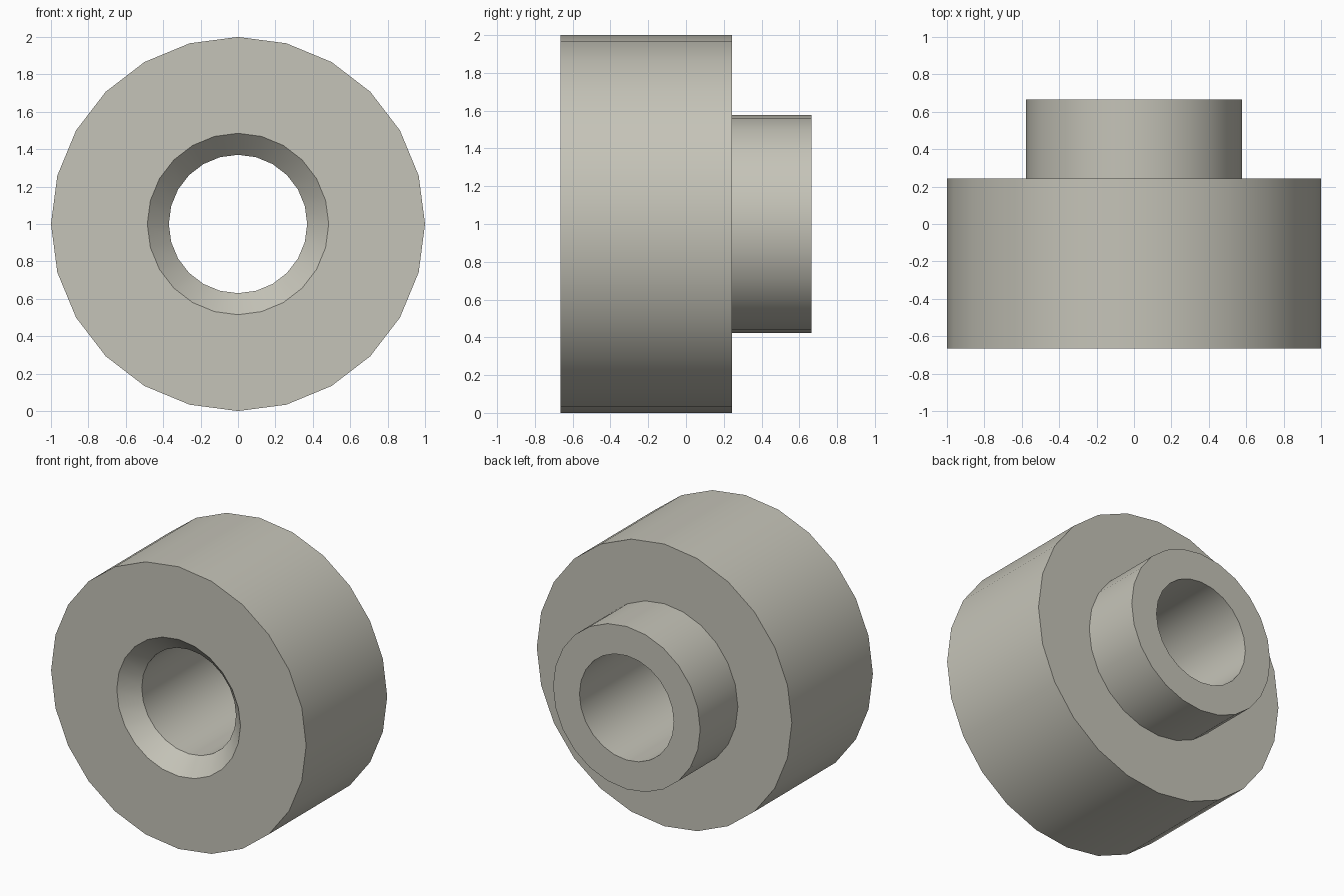
import bpy
import bmesh
import math
from mathutils import Matrix, Vector

cube = bpy.data.objects.get("Cube")
if cube:
    bpy.data.objects.remove(cube, do_unlink=True)

SIDES = 24
FRONT, STEP, BACK = -0.665, 0.243, 0.665
BODY, HUB, BORE, CHAMFER = 1.0, 0.577, 0.37, 0.115

# Warm grey finish
grey = bpy.data.materials.new("warm_grey")
grey.use_nodes = True
colour = (0.56, 0.55, 0.48, 1.0)
grey.diffuse_color = colour
grey.node_tree.nodes["Principled BSDF"].inputs["Base Color"].default_value = colour

# Closed section (radius, y): body, rear hub, bore and front countersink
section = [
    (BODY, FRONT), (BODY, STEP), (HUB, STEP), (HUB, BACK),
    (BORE, BACK), (BORE, FRONT + CHAMFER), (BORE + CHAMFER, FRONT),
]

# Sweep the section around the y axis
bm = bmesh.new()
rings = []
for i in range(SIDES):
    turn = Matrix.Rotation(math.tau * i / SIDES, 3, 'Y')
    rings.append([bm.verts.new(turn @ Vector((r, y, 0))) for r, y in section])
for i, ring in enumerate(rings):
    following = rings[(i + 1) % SIDES]
    for j in range(len(section)):
        k = (j + 1) % len(section)
        bm.faces.new((ring[j], ring[k], following[k], following[j]))
bmesh.ops.recalc_face_normals(bm, faces=bm.faces)
bmesh.ops.translate(bm, verts=bm.verts, vec=(0, 0, BODY))

mesh = bpy.data.meshes.new("stepped_bushing")
bm.to_mesh(mesh)
bm.free()
mesh.materials.append(grey)
bushing = bpy.data.objects.new("stepped_bushing", mesh)
bpy.context.collection.objects.link(bushing)

# Smooth round walls with crisp rims
bpy.ops.object.select_all(action='DESELECT')
bushing.select_set(True)
bpy.context.view_layer.objects.active = bushing
bpy.ops.object.shade_smooth_by_angle(angle=math.radians(30))
